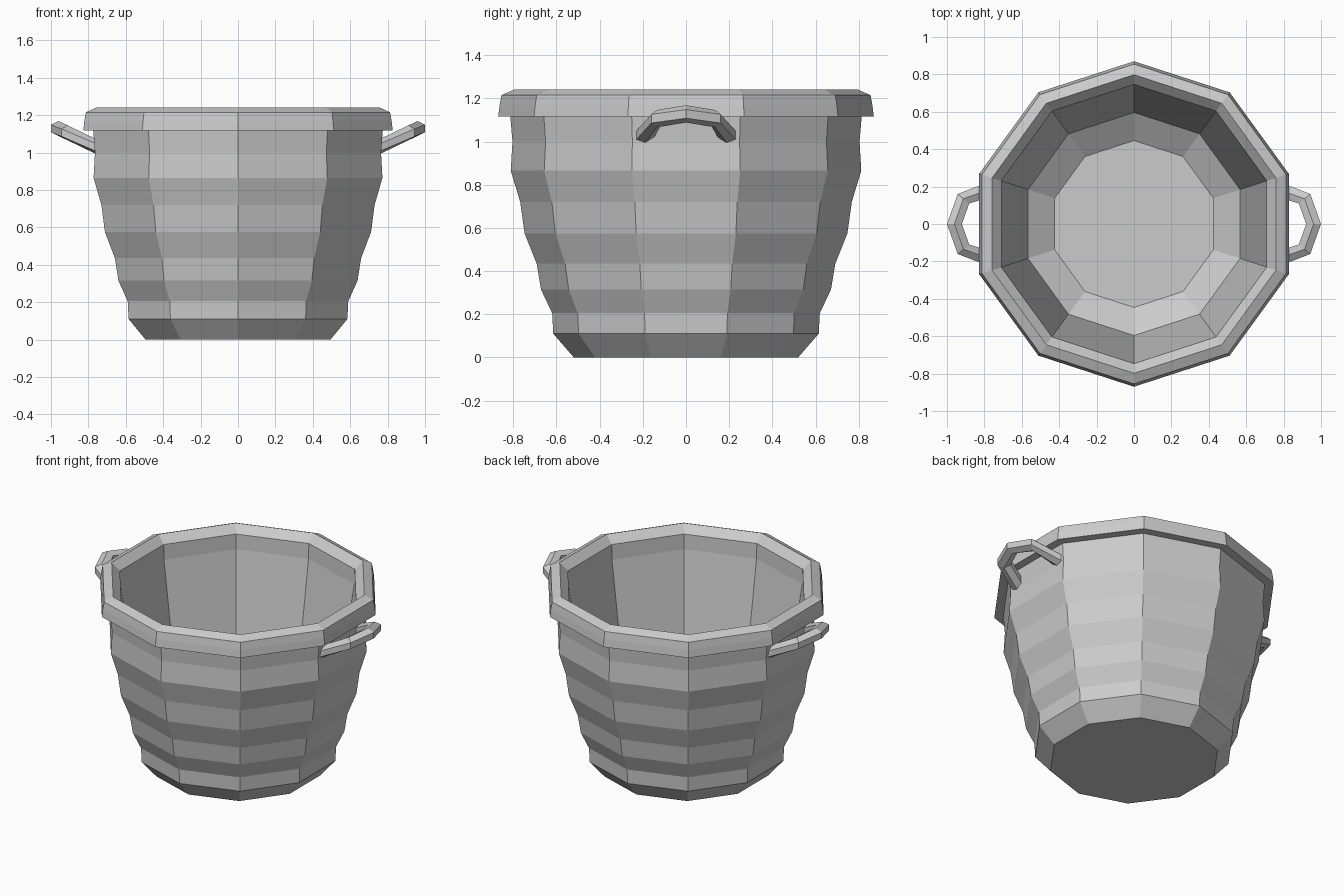
import bpy, bmesh
from math import sin, cos, pi, radians
from mathutils import Vector

if "Cube" in bpy.data.objects:
    bpy.data.objects.remove(bpy.data.objects["Cube"])


def skin(name, rings):
    """Join a list of equal-sized point rings into a capped, flat-shaded solid."""
    bm = bmesh.new()
    loops = [[bm.verts.new(p) for p in ring] for ring in rings]
    n = len(loops[0])
    for a, b in zip(loops, loops[1:]):
        for i in range(n):
            j = (i + 1) % n
            bm.faces.new((a[i], a[j], b[j], b[i]))
    bm.faces.new(loops[0][::-1])
    bm.faces.new(loops[-1])
    bmesh.ops.recalc_face_normals(bm, faces=bm.faces)
    mesh = bpy.data.meshes.new(name)
    bm.to_mesh(mesh)
    bm.free()
    obj = bpy.data.objects.new(name, mesh)
    bpy.context.collection.objects.link(obj)
    return obj


# Ten-sided pot: ribbed outer wall, rolled rim, straight inner wall, floor
profile = [
    (.52, 0), (.615, .11), (.62, .205), (.672, .315), (.692, .435),
    (.748, .575), (.768, .72), (.812, .865), (.804, 1.0), (.814, 1.117),
    (.87, 1.117), (.864, 1.166), (.855, 1.215), (.798, 1.24),
    (.746, 1.19), (.743, 1.09), (.596, .15), (.446, .05),
]
SIDES = 10
skin("pot", [[(r * cos(pi / 2 + 2 * pi * i / SIDES),
               r * sin(pi / 2 + 2 * pi * i / SIDES), z) for i in range(SIDES)]
             for r, z in profile])

# Handles: hexagonal bar swept along a bent path, one per side
half = [((.75, .193, 1.028), 75), ((.912, .135, 1.106), 40)]
path = half + [((.96, 0, 1.128), 0)]
path += [((x, -y, z), -a) for (x, y, z), a in reversed(half)]


def handle(name, side):
    rings = []
    for (x, y, z), a in path:
        out = Vector((cos(radians(a)), sin(radians(a)), 0))
        ring = []
        for k in range(6):
            t = pi / 2 + k * pi / 3
            p = Vector((x, y, z)) + out * (.046 * cos(t)) + Vector((0, 0, .04 * sin(t)))
            ring.append((p.x * side, p.y, p.z))
        rings.append(ring)
    return skin(name, rings)


handle("right_handle", 1)
handle("left_handle", -1)
